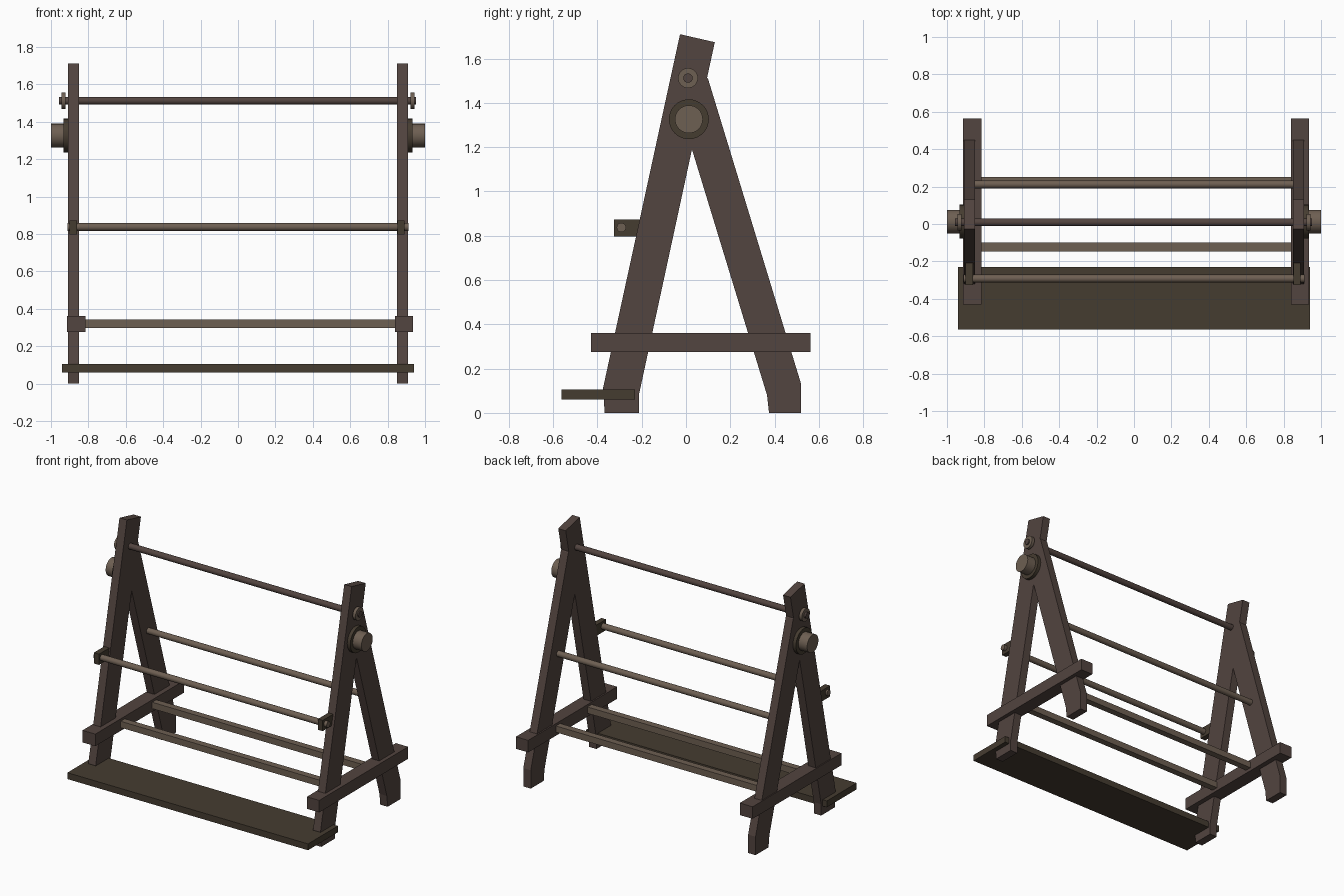
import bpy, bmesh, math
from mathutils import Matrix

if "Cube" in bpy.data.objects:
    bpy.data.objects.remove(bpy.data.objects["Cube"])


def material(name, r, g, b):
    m = bpy.data.materials.new(name)
    m.diffuse_color = (r, g, b, 1)
    m.use_nodes = True
    m.node_tree.nodes["Principled BSDF"].inputs["Base Color"].default_value = m.diffuse_color
    return m


FRAME = material("frame_wood", 0.085, 0.058, 0.05)
BOARD = material("board_wood", 0.06, 0.045, 0.03)
PALE = material("pale_wood", 0.155, 0.115, 0.085)


def finish(name, bm, mat):
    bmesh.ops.recalc_face_normals(bm, faces=bm.faces[:])
    mesh = bpy.data.meshes.new(name)
    bm.to_mesh(mesh)
    bm.free()
    ob = bpy.data.objects.new(name, mesh)
    mesh.materials.append(mat)
    bpy.context.collection.objects.link(ob)
    return ob


def box(name, x, y, z, mat):
    bm = bmesh.new()
    size = [b - a for a, b in (x, y, z)]
    mid = [(a + b) / 2 for a, b in (x, y, z)]
    bmesh.ops.create_cube(bm, size=1, matrix=Matrix.Translation(mid) @ Matrix.Diagonal((*size, 1)))
    return finish(name, bm, mat)


def rod(name, x0, x1, y, z, r, mat, sides=32):
    """Round bar running along x."""
    bm = bmesh.new()
    place = Matrix.Translation(((x0 + x1) / 2, y, z)) @ Matrix.Rotation(math.pi / 2, 4, 'Y')
    bmesh.ops.create_cone(bm, cap_ends=True, segments=sides, radius1=r, radius2=r,
                          depth=abs(x1 - x0), matrix=place)
    ob = finish(name, bm, mat)
    bpy.ops.object.select_all(action='DESELECT')
    ob.select_set(True)
    bpy.context.view_layer.objects.active = ob
    bpy.ops.object.shade_smooth_by_angle()
    return ob


def extrude_profile(name, points, x0, x1, mat):
    bm = bmesh.new()
    face = bm.faces.new([bm.verts.new((x0, y, z)) for y, z in points])
    ext = bmesh.ops.extrude_face_region(bm, geom=[face])
    moved = [v for v in ext["geom"] if isinstance(v, bmesh.types.BMVert)]
    bmesh.ops.translate(bm, verts=moved, vec=(x1 - x0, 0, 0))
    return finish(name, bm, mat)


# A-shaped side profile in (y, z)
A_FRAME = [(-0.367, 0), (-0.213, 0), (-0.213, 0.08), (0.027, 1.19), (0.366, 0.08),
           (0.375, 0), (0.52, 0), (0.52, 0.13), (0.10, 1.507), (0.095, 1.513),
           (0.13, 1.674), (-0.027, 1.71), (-0.375, 0.11)]

for side, s, cross, bracket in (("left", -1, (-0.915, -0.815), (-0.90, -0.86)),
                                ("right", 1, (0.84, 0.936), (0.853, 0.89))):
    # side frame, its cross rail and the rod bracket
    extrude_profile(side + "_side_frame", A_FRAME, s * 0.85, s * 0.908, FRAME)
    box(side + "_cross_rail", cross, (-0.43, 0.563), (0.275, 0.36), FRAME)
    box(side + "_rod_bracket", bracket, (-0.325, -0.18), (0.797, 0.873), BOARD)
    # pivot hub with collar, and washer of the top rod
    rod(side + "_hub_collar", s * 0.90, s * 0.932, 0.013, 1.326, 0.09, BOARD)
    rod(side + "_hub_pin", s * 0.90, s * 1.0, 0.013, 1.326, 0.063, PALE)
    rod(side + "_rod_washer", s * 0.922, s * 0.944, 0.009, 1.512, 0.045, PALE)

# long round bars
rod("top_rod", -0.957, 0.952, 0.009, 1.512, 0.021, FRAME)
rod("front_rod", -0.912, 0.912, -0.292, 0.837, 0.021, PALE)
rod("back_rod", -0.87, 0.87, 0.212, 0.837, 0.021, PALE)

# square stretchers between the cross rails
box("front_stretcher", (-0.83, 0.85), (-0.147, -0.10), (0.298, 0.343), PALE)
box("back_stretcher", (-0.83, 0.85), (0.205, 0.252), (0.298, 0.343), PALE)

# foot board
box("foot_board", (-0.94, 0.942), (-0.563, -0.23), (0.06, 0.105), BOARD)
